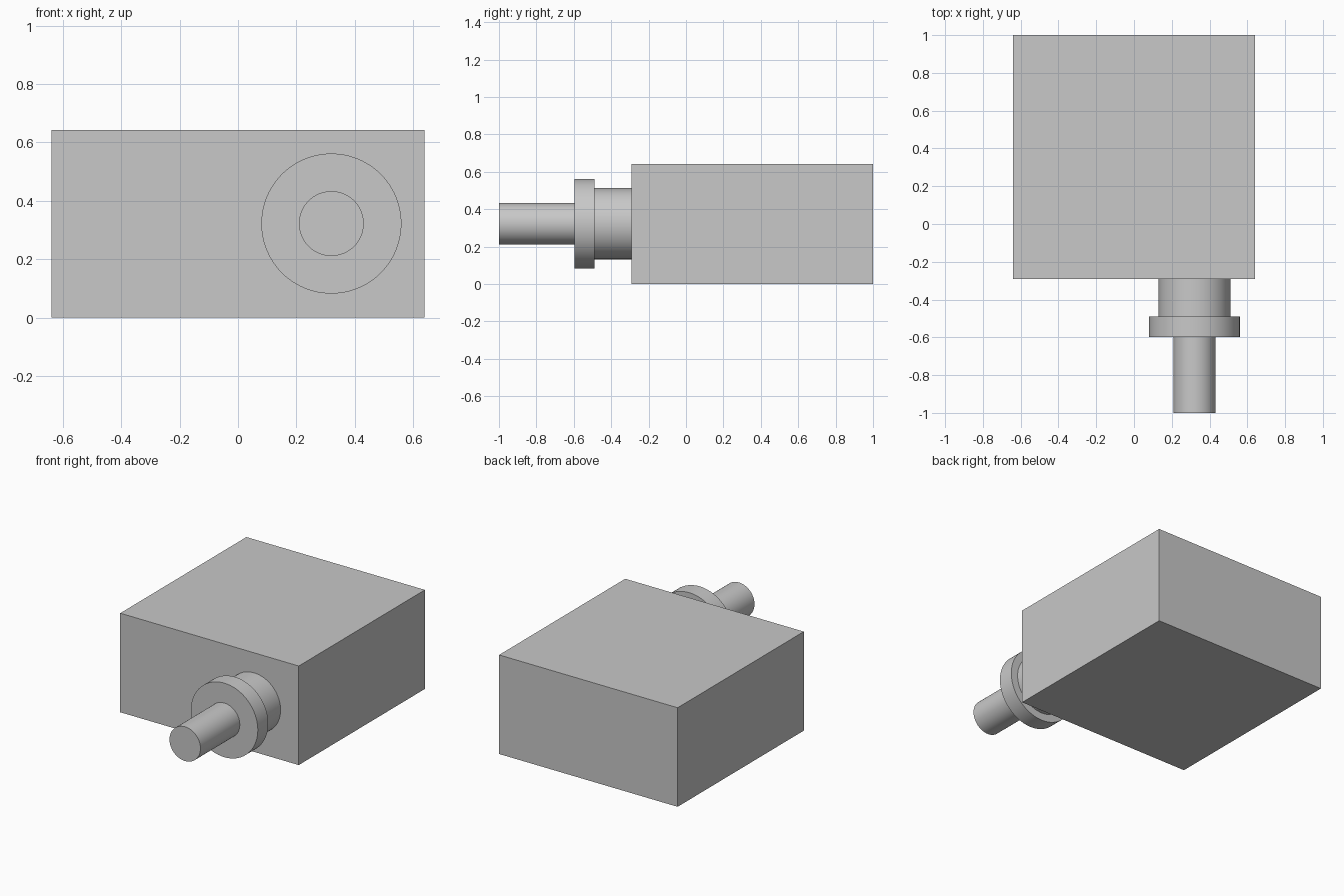
import bpy
import math

cube = bpy.data.objects.get("Cube")
if cube:
    bpy.data.objects.remove(cube, do_unlink=True)

# Single plain grey
grey = bpy.data.materials.new("light_grey")
grey.use_nodes = True
colour = (0.58, 0.58, 0.58, 1)
grey.diffuse_color = colour
grey.node_tree.nodes["Principled BSDF"].inputs["Base Color"].default_value = colour

AXIS_X, AXIS_Z = 0.32, 0.322


def finish(name):
    obj = bpy.context.object
    obj.name = name
    obj.data.materials.append(grey)
    return obj


def turned_part(name, radius, front, back):
    """Cylinder along y on the shaft axis."""
    bpy.ops.mesh.primitive_cylinder_add(
        vertices=96, radius=radius, depth=back - front,
        location=(AXIS_X, (front + back) / 2, AXIS_Z),
        rotation=(math.pi / 2, 0, 0))
    finish(name)
    bpy.ops.object.transform_apply(location=False, rotation=True, scale=True)
    bpy.ops.object.shade_smooth_by_angle(angle=math.radians(30))


# Housing block
bpy.ops.mesh.primitive_cube_add(size=1, location=(0, 0.354, 0.321))
housing = finish("housing")
housing.scale = (1.28, 1.292, 0.642)
bpy.ops.object.transform_apply(location=False, rotation=False, scale=True)

# Stepped output shaft
turned_part("collar", 0.19, -0.49, -0.292)
turned_part("flange", 0.24, -0.597, -0.49)
turned_part("shaft", 0.111, -1.0, -0.597)
